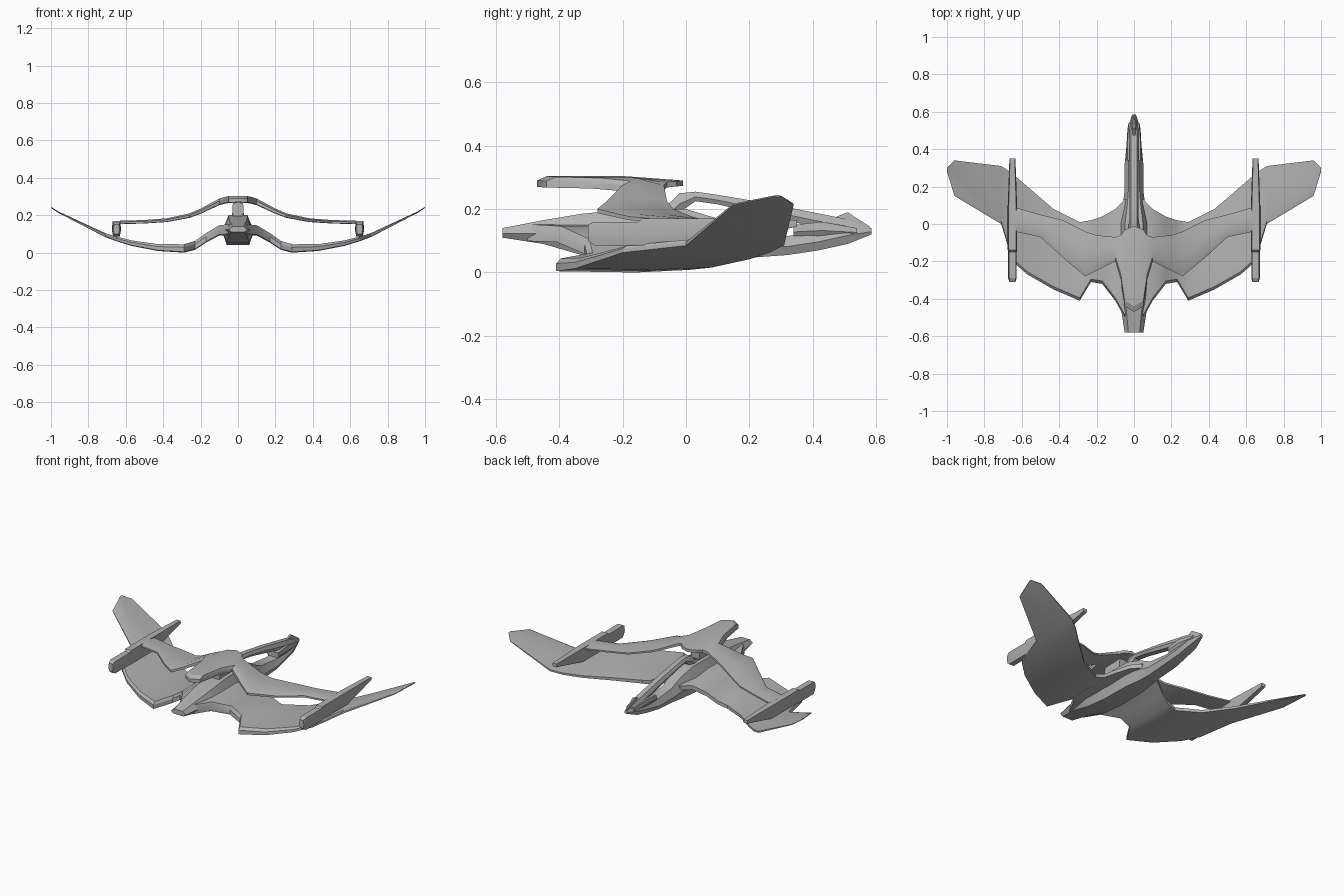
import bpy, bmesh, math

cube = bpy.data.objects.get("Cube")
if cube:
    bpy.data.objects.remove(cube, do_unlink=True)

grey = bpy.data.materials.new("hull grey")
grey.use_nodes = True
colour = (.45, .45, .45, 1)
grey.diffuse_color = colour
grey.node_tree.nodes["Principled BSDF"].inputs["Base Color"].default_value = colour


def loft(name, rings, mirror=False):
    """Skin equal-length rings; mirrored lofts stay open at the centre line."""
    bm = bmesh.new()
    rows = [[bm.verts.new(point) for point in ring] for ring in rings]
    count = len(rows[0])
    for near, far in zip(rows, rows[1:]):
        for i in range(count):
            j = (i + 1) % count
            bm.faces.new((near[i], near[j], far[j], far[i]))
    bm.faces.new(rows[-1])
    if not mirror:
        bm.faces.new(rows[0][::-1])
    bmesh.ops.recalc_face_normals(bm, faces=bm.faces)
    mesh = bpy.data.meshes.new(name)
    bm.to_mesh(mesh)
    bm.free()
    mesh.materials.append(grey)
    obj = bpy.data.objects.new(name, mesh)
    bpy.context.collection.objects.link(obj)
    if mirror:
        obj.modifiers.new("mirror", "MIRROR").use_clip = True
    bpy.ops.object.select_all(action="DESELECT")
    obj.select_set(True)
    bpy.context.view_layer.objects.active = obj
    bpy.ops.object.shade_smooth_by_angle(angle=math.radians(25))


def foil(x, front, rear, base, thick, bevel):
    """Wing section: bevelled blunt front, flat middle, thinner rear."""
    chord = rear - front
    edge = front + min(bevel, chord / 5)
    middle = front + chord * .6
    top = base + thick
    return [(x, front, base), (x, front, base + thick * .6), (x, edge, top),
            (x, middle, top), (x, rear, base + thick * .6),
            (x, rear, base + thick * .1), (x, middle, base - thick * .1)]


def wing_section(x, front, rear):
    """Gull shape: a smooth drop from the root, then a parabola to the tip."""
    drop = min(max((.28 - x) / .2, 0), 1)
    root = .095 * drop * drop * (3 - 2 * drop)
    sweep = .48 * max(x - .3, 0) ** 2
    return foil(x, front, rear, .004 + root + sweep, .005 + .05 * (1 - x), .015)


def arch_section(x, front, rear):
    """Bell shape: high in the middle, levelling out toward the pods."""
    fall = 1 / (1 + (x / .2) ** 3)
    return foil(x, front, rear, .15 + .12 * fall, .016 + .018 * fall, .03)


def beam(y, width, bottom, top, taper=.6, centre=0):
    """Six-sided section across the y axis, widest near mid height."""
    waist = bottom + (top - bottom) * .45
    low, high = width * .7, width * taper
    outline = [(-low, bottom), (low, bottom), (width, waist),
               (high, top), (-high, top), (-width, waist)]
    return [(centre + x, y, z) for x, z in outline]


# Broad gull wing with upswept tips: x, front edge, rear edge
wing = [(0, -.5, .13), (.05, -.5, .13), (.1, -.41, .08), (.17, -.32, .04),
        (.23, -.31, .02), (.29, -.41, .01), (.43, -.35, .08), (.57, -.27, .2),
        (.65, -.2, .27), (.71, 0, .31), (.96, .15, .34), (1, .28, .3)]
loft("main_wing", [wing_section(*s) for s in wing], mirror=True)

# Raised canopy and arms reaching the side pods
arch = [(0, -.47, -.01), (.05, -.44, -.03), (.07, -.3, -.06), (.1, -.2, -.07),
        (.2, -.25, -.06), (.26, -.28, -.04), (.38, -.18, .02),
        (.5, -.07, .05), (.64, -.04, .09)]
loft("upper_arch", [arch_section(*s) for s in arch], mirror=True)

# Central body from the blunt nose into the lower tail boom
body = [(-.58, .05, .11, .14), (-.45, .07, .09, .165), (-.33, .085, .055, .185),
        (-.18, .085, .04, .2), (0, .08, .04, .2), (.1, .06, .04, .17),
        (.18, .05, .045, .13), (.32, .05, .055, .115), (.42, .04, .07, .13),
        (.51, .035, .09, .15), (.585, .01, .12, .14)]
loft("body", [beam(*s) for s in body])

# Upper tail boom arching over the open gap
boom = [(-.1, .035, .15, .2), (-.05, .035, .16, .22), (-.02, .03, .19, .25),
        (.03, .025, .225, .255), (.1, .025, .215, .245), (.25, .025, .18, .22),
        (.4, .025, .145, .19), (.5, .025, .13, .17), (.58, .01, .12, .14)]
loft("upper_tail_boom", [beam(*s) for s in boom])

# Pylon carrying the canopy
loft("pylon", [beam(y, .03, .17, .28, taper=.9) for y in (-.22, -.09)])

# Tail spine and side block
spine = [(.46, .01, .15, .17), (.51, .01, .15, .19), (.58, .005, .13, .145)]
loft("tail_spine", [beam(*s) for s in spine])
block = [(.34, .04, .11, .15), (.43, .04, .11, .16), (.54, .03, .115, .14)]
loft("tail_block", [beam(*s, taper=.9) for s in block])

# Side pods, heavy at the front and rising to a thin rear
pod = [(-.31, .016, .1, .15), (-.29, .023, .085, .16), (-.15, .023, .085, .16),
       (-.14, .025, .085, .17), (.1, .025, .085, .17), (.35, .016, .145, .165)]
for side, sign in (("left", 1), ("right", -1)):
    loft(side + "_pod", [beam(*s, taper=.8, centre=sign * .65) for s in pod])
